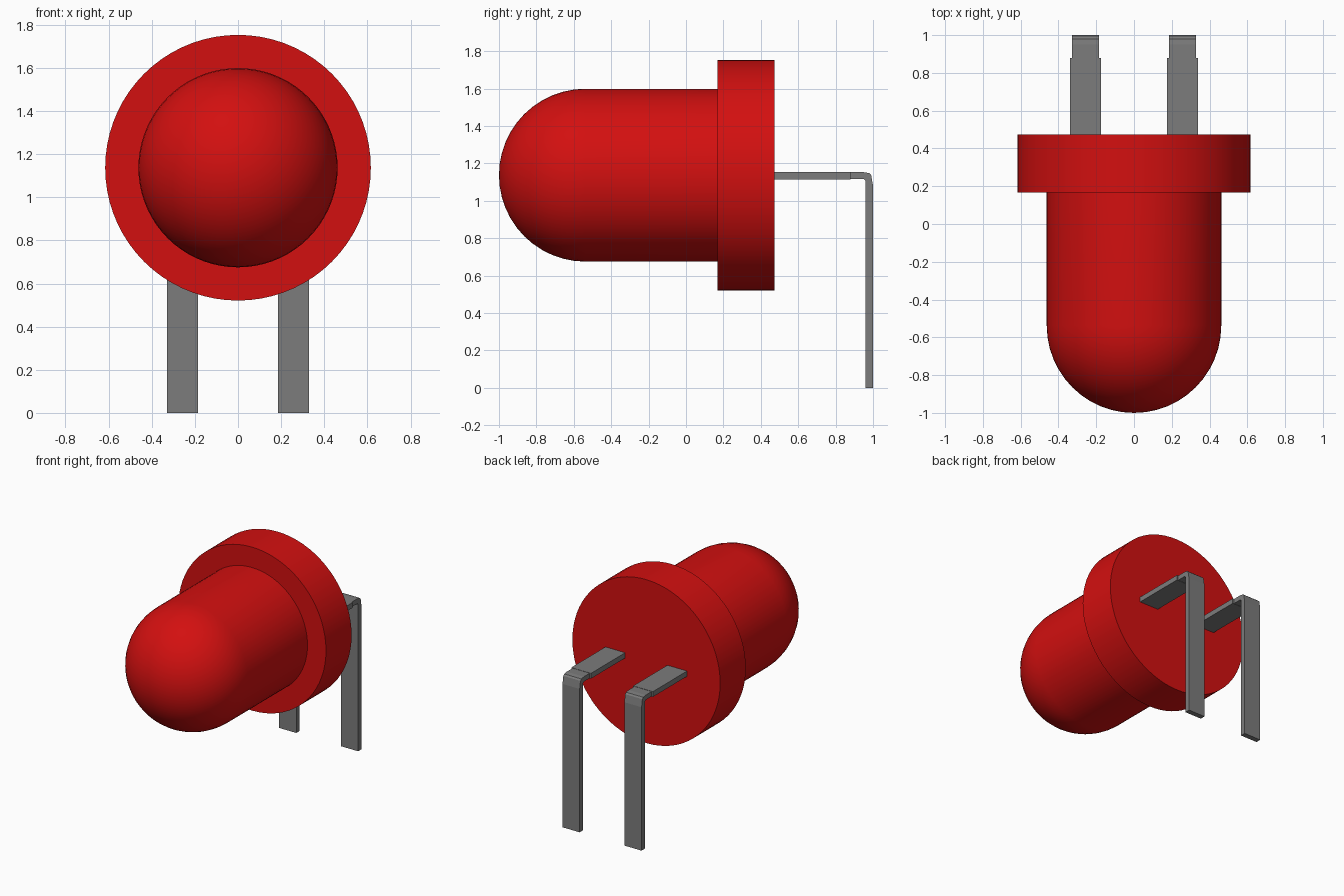
import bpy, bmesh, math
from mathutils import Vector

cube = bpy.data.objects.get("Cube")
if cube:
    bpy.data.objects.remove(cube, do_unlink=True)

AXIS_Z = 1.137


def material(name, rgb):
    m = bpy.data.materials.new(name)
    m.use_nodes = True
    m.diffuse_color = (*rgb, 1)
    m.node_tree.nodes["Principled BSDF"].inputs["Base Color"].default_value = (*rgb, 1)
    return m


red = material("red plastic", (0.65, 0.005, 0.005))
grey = material("grey metal", (0.2, 0.2, 0.2))


def finish(bm, name, mat, smooth=False):
    bmesh.ops.remove_doubles(bm, verts=bm.verts, dist=0.0005)
    bmesh.ops.recalc_face_normals(bm, faces=bm.faces)
    mesh = bpy.data.meshes.new(name)
    bm.to_mesh(mesh)
    bm.free()
    mesh.materials.append(mat)
    obj = bpy.data.objects.new(name, mesh)
    bpy.context.collection.objects.link(obj)
    if smooth:
        bpy.ops.object.select_all(action='DESELECT')
        obj.select_set(True)
        bpy.context.view_layer.objects.active = obj
        bpy.ops.object.shade_smooth_by_angle(angle=math.radians(35))
    return obj


def lathe(name, profile, mat):
    """Revolve (radius, y) points around the lamp axis."""
    bm = bmesh.new()
    verts = [bm.verts.new((r, y, AXIS_Z)) for r, y in profile]
    edges = [bm.edges.new(pair) for pair in zip(verts, verts[1:])]
    bmesh.ops.spin(bm, geom=verts + edges, cent=(0, 0, AXIS_Z), axis=(0, 1, 0),
                   angle=math.tau, steps=72, use_merge=False)
    return finish(bm, name, mat, smooth=True)


def strip(name, profile, x, width, mat):
    """Extrude a (y, z) outline sideways, centred on x."""
    bm = bmesh.new()
    face = bm.faces.new([bm.verts.new((x - width / 2, y, z)) for y, z in profile])
    new = bmesh.ops.extrude_face_region(bm, geom=[face])["geom"]
    bmesh.ops.translate(bm, vec=Vector((width, 0, 0)),
                        verts=[v for v in new if isinstance(v, bmesh.types.BMVert)])
    return finish(bm, name, mat)


# Domed lens and rear flange, one solid of revolution
R, STEPS = 0.462, 12
dome = [(R * math.sin(a), -0.538 - R * math.cos(a))
        for a in (i * math.pi / 2 / STEPS for i in range(STEPS + 1))]
lathe("lens_body", dome + [(R, 0.168), (0.616, 0.168), (0.616, 0.473), (0, 0.473)], red)

# Two flat leads: a wider root, then a narrower strip bent downwards
root = [(0.46, 1.115), (0.88, 1.115), (0.88, 1.155), (0.46, 1.155)]
bend = [(0.87, 1.153), (0.95, 1.153), (0.98, 1.148), (0.99, 1.137), (1.0, 1.08),
        (1.0, 0), (0.96, 0), (0.96, 1.107), (0.95, 1.116), (0.87, 1.117)]
for side, sx in (("left", 1), ("right", -1)):
    strip(side + "_lead_root", root, sx * 0.258, 0.164, grey)
    strip(side + "_lead_pin", bend, sx * 0.258, 0.143, grey)
